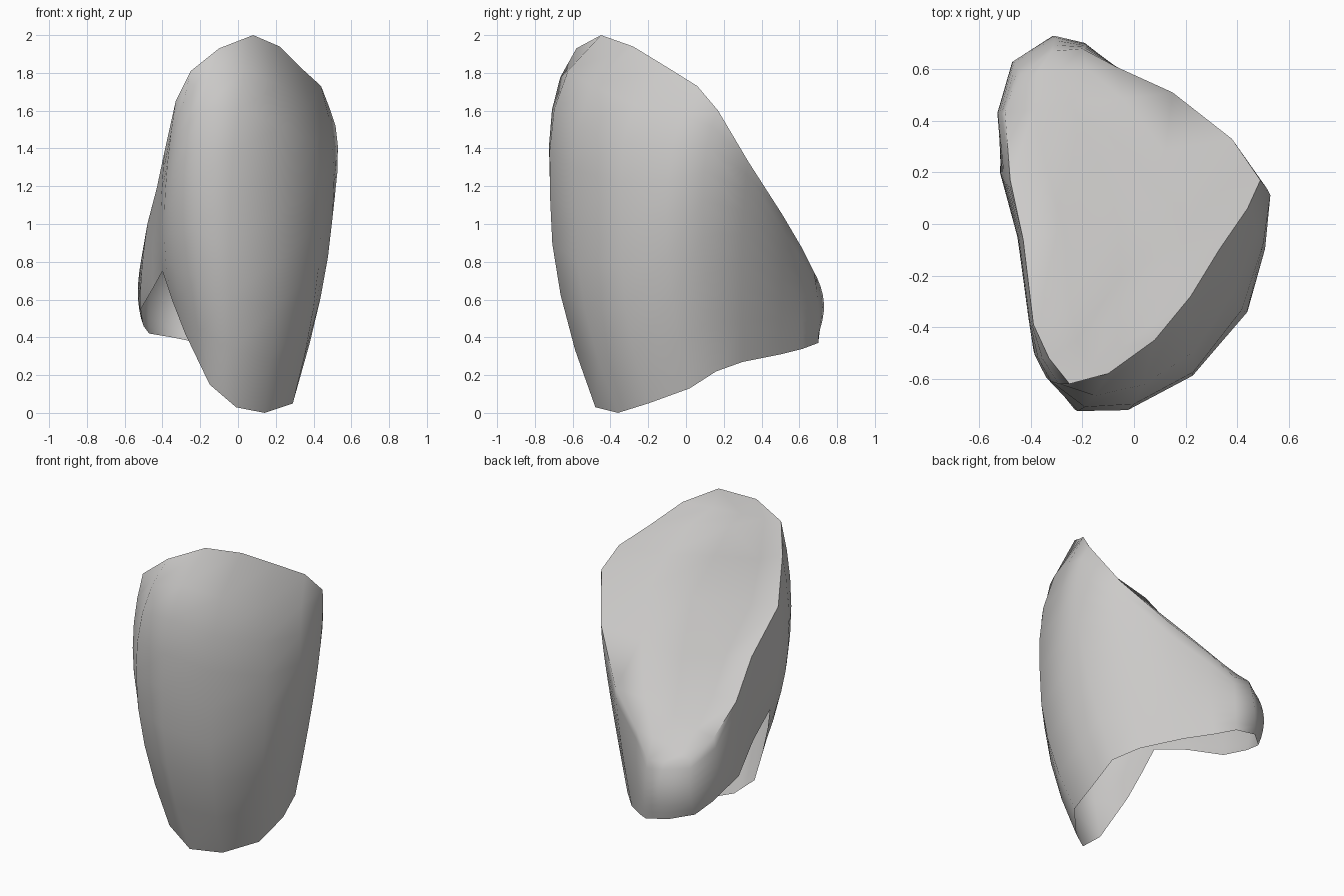
import bpy
import bmesh
import math
from mathutils import Vector

# Remove the default object
old = bpy.data.objects.get("Cube")
if old:
    bpy.data.objects.remove(old, do_unlink=True)


def ring(*coords):
    """Turn hundredths of a unit into a loop of points."""
    return [Vector(p) / 100 for p in zip(coords[::3], coords[1::3], coords[2::3])]


def material(name, colour):
    mat = bpy.data.materials.new(name)
    mat.use_nodes = True
    mat.diffuse_color = colour
    mat.node_tree.nodes["Principled BSDF"].inputs["Base Color"].default_value = colour
    return mat


# Open lower edge, running from the left front corner round the front, side and tail
lower_edge = ring(
    -40, -29, 75, -35, -34, 60, -28, -39, 42, -15, -49, 15, -1, -48, 3, 14, -36, 0,
    29, -20, 5, 31, 2, 13, 30, 16, 22, 21, 30, 27, 4, 50, 31, -10, 62, 34,
    -20, 70, 37, -35, 69, 40, -47, 58, 42, -50, 44, 46, -52, 20, 54, -45, -5, 66)

# Widest loop of the wall
belly = ring(
    -41, -36, 100, -39, -49, 105, -35, -57, 112, -23, -72, 120, -4, -72, 115, 22, -58, 105,
    44, -34, 100, 50, -10, 103, 51, 9, 112, 35, 30, 95, 11, 51, 70, -7, 61, 62,
    -19, 70, 55, -31, 73, 58, -47, 63, 59, -53, 43, 64, -51, 19, 75, -45, -5, 87)

# Rounded rim between the wall and the sloping upper face
rim = ring(
    -39, -39, 138, -33, -52, 165, -25, -62, 181, -10, -58, 193, 8, -45, 200, 22, -28, 194,
    33, -10, 183, 44, 6, 173, 49, 17, 160, 38, 33, 133, 15, 51, 105, -7, 61, 88,
    -20, 68, 74, -32, 67, 76, -44, 58, 77, -50, 43, 87, -48, 17, 100, -43, -6, 119)


def wall_point(column, t):
    """Curve through the lower edge, belly and rim, fuller under the front brow."""
    a, b, c = lower_edge[column], belly[column], rim[column]
    point = a * (1 - t) * (1 - 2 * t) + b * 4 * t * (1 - t) + c * t * (2 * t - 1)
    brow = max(0, b.x + .3) * min(0, b.y)
    point.y += 5 * brow * t ** 3 * max(0, 2 * t - 1) * (1 - t)
    return point


bm = bmesh.new()
columns = len(rim)
steps = 8

# Wall: loft the loops
loops = [[bm.verts.new(wall_point(i, s / steps)) for i in range(columns)]
         for s in range(steps + 1)]
for low, high in zip(loops, loops[1:]):
    for i in range(columns):
        j = (i + 1) % columns
        bm.faces.new((low[i], low[j], high[j], high[i]))

# Upper face: strips across the rim, each with a trough, a swell and a soft shoulder
top = loops[-1]
strips = [(2, 5, (0, 0, 0)), (1, 6, (-.06, .11, .06)), (0, 7, (-.05, .17, .06)),
          (17, 8, (-.08, .16, .04)), (16, 9, (-.04, .09, .06)),
          (15, 10, (0, .03, .03)), (14, 11, (0, .02, .01))]
rows = []
for left, right, lifts in strips:
    a, b = top[left], top[right]
    inner = [bm.verts.new(a.co.lerp(b.co, f) + Vector((0, 0, lift)))
             for f, lift in zip((.17, .4, .7), lifts)]
    rows.append([a, *inner, b])
for near, far in zip(rows, rows[1:]):
    for k in range(len(near) - 1):
        bm.faces.new((near[k], near[k + 1], far[k + 1], far[k]))

# Close the crown and the tail end of the upper face
bm.faces.new((top[3], top[4], *reversed(rows[0])))
bm.faces.new((*rows[-1], top[12], top[13]))

bmesh.ops.triangulate(bm, faces=[f for f in bm.faces if len(f.verts) > 4])
bmesh.ops.recalc_face_normals(bm, faces=bm.faces)

# Make sure the open shell faces outward
bm.normal_update()
centre = Vector((0, 0, 1))
if sum((f.calc_center_median() - centre).dot(f.normal) for f in bm.faces) < 0:
    bmesh.ops.reverse_faces(bm, faces=bm.faces)

mesh = bpy.data.meshes.new("stone_shell")
bm.to_mesh(mesh)
bm.free()
shell = bpy.data.objects.new("stone_shell", mesh)
bpy.context.collection.objects.link(shell)
mesh.materials.append(material("pale_grey", (.6, .59, .58, 1)))

# Soft shading, keeping the hard creases
bpy.ops.object.select_all(action="DESELECT")
shell.select_set(True)
bpy.context.view_layer.objects.active = shell
bpy.ops.object.shade_smooth_by_angle(angle=math.radians(60))
